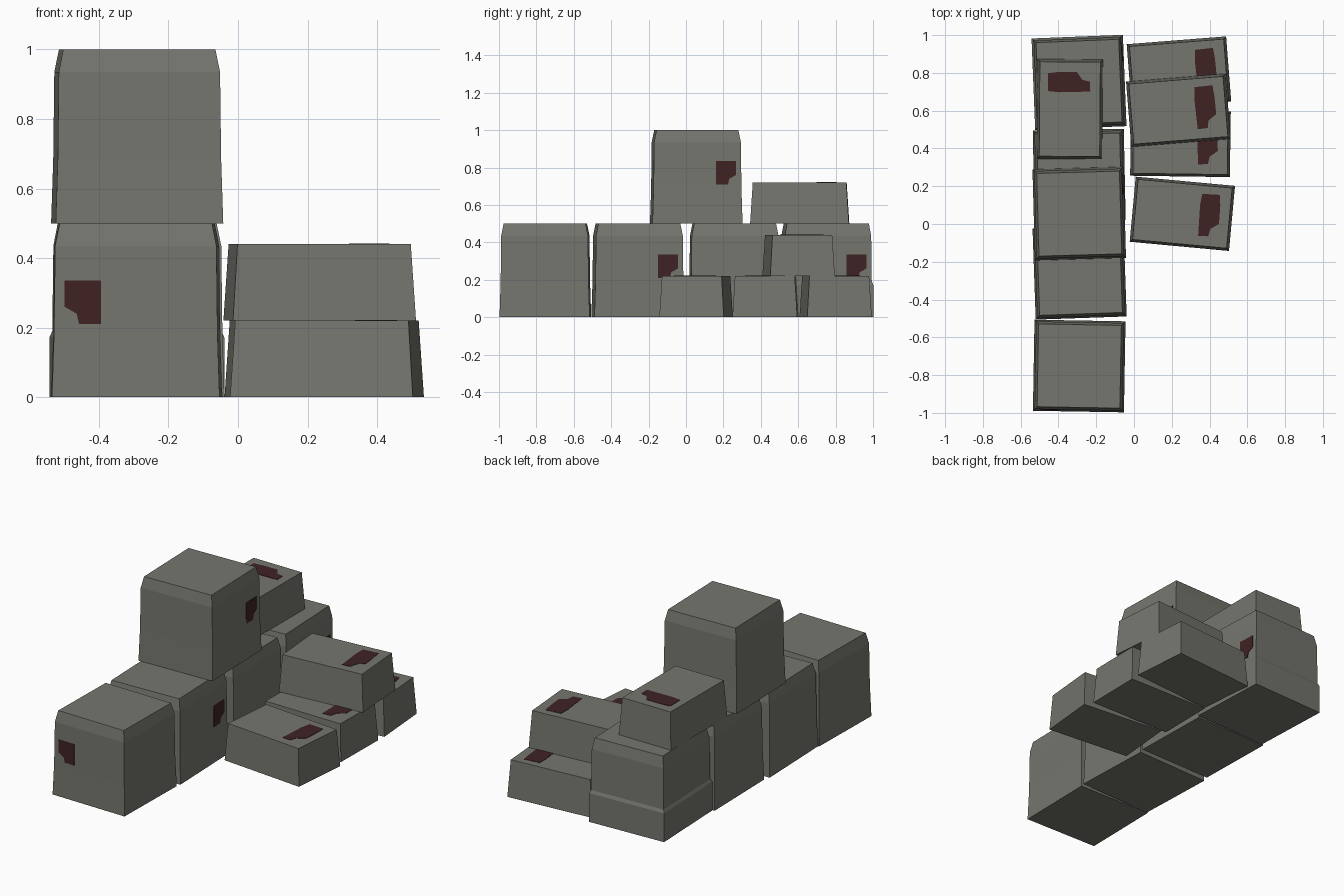
import bpy, bmesh, math
from mathutils import Matrix, Vector

if "Cube" in bpy.data.objects:
    bpy.data.objects.remove(bpy.data.objects["Cube"])


def material(name, rgb):
    m = bpy.data.materials.new(name)
    m.diffuse_color = (*rgb, 1.0)
    m.use_nodes = True
    m.node_tree.nodes["Principled BSDF"].inputs["Base Color"].default_value = m.diffuse_color
    return m


GREY = material("olive grey", (0.18, 0.18, 0.158))
RED = material("dark red", (0.05, 0.016, 0.017))


def finish(name, bm, mat, loc, rot):
    bmesh.ops.recalc_face_normals(bm, faces=bm.faces)
    me = bpy.data.meshes.new(name)
    bm.to_mesh(me)
    bm.free()
    me.materials.append(mat)
    ob = bpy.data.objects.new(name, me)
    ob.matrix_world = Matrix.Translation(loc) @ Matrix.Rotation(math.radians(rot), 4, 'Z')
    bpy.context.collection.objects.link(ob)
    return ob


def tapered_box(name, rings, loc, rot):
    """Closed box lofted through rectangular rings (z, half x, half y)."""
    bm = bmesh.new()
    loops = [[bm.verts.new((sx * hx, sy * hy, z))
              for sx, sy in ((-1, -1), (1, -1), (1, 1), (-1, 1))]
             for z, hx, hy in rings]
    for a, b in zip(loops, loops[1:]):
        for i in range(4):
            j = (i + 1) % 4
            bm.faces.new((a[i], a[j], b[j], b[i]))
    bm.faces.new(loops[0][::-1])
    bm.faces.new(loops[-1])
    return finish(name, bm, GREY, loc, rot)


def plate(name, points, inward, loc, rot):
    """Thin painted patch; its outer face sits just proud of the crate."""
    bm = bmesh.new()
    outer = [bm.verts.new(p) for p in points]
    inner = [bm.verts.new(Vector(p) + Vector(inward) * 0.004) for p in points]
    n = len(points)
    bm.faces.new(outer)
    bm.faces.new(inner[::-1])
    for i in range(n):
        j = (i + 1) % n
        bm.faces.new((outer[i], inner[i], inner[j], outer[j]))
    return finish(name, bm, RED, loc, rot)


# Profiles: height and half width
BIG = [(0, 0.241), (0.185, 0.235), (0.435, 0.232), (0.5, 0.219)]
FLARED = [(0, 0.242), (0.172, 0.242), (0.19, 0.234), (0.435, 0.231), (0.5, 0.219)]
SIDE_MARK = [(0.10, 0.335), (0.205, 0.335), (0.205, 0.26),
             (0.17, 0.24), (0.163, 0.21), (0.10, 0.21)]
TOP_MARK = [(0.095, 0.115), (0.19, 0.118), (0.196, 0.06), (0.198, -0.036),
            (0.155, -0.066), (0.147, -0.106), (0.094, -0.108), (0.089, 0.055)]


def big_crate(name, x, y, z, rot, mark_side, profile=BIG):
    loc = (x, y, z)
    tapered_box(name, [(h, w, w) for h, w in profile], loc, rot)
    pts = []
    for u, h in SIDE_MARK:
        d = 0.237 - 0.003 * (h - 0.185) / 0.25
        pts.append((d, u, h) if mark_side == "right" else (-u, -d, h))
    inward = (-1, 0, 0) if mark_side == "right" else (0, 1, 0)
    plate(name + "_patch", pts, inward, loc, rot)


def small_crate(name, x, y, z, rot):
    loc = (x, y, z)
    tapered_box(name, [(0, 0.264, 0.173), (0.22, 0.250, 0.160)], loc, rot)
    plate(name + "_patch", [(u, v, 0.222) for u, v in TOP_MARK], (0, 0, -1), loc, rot)


# Column of big crates
big_crate("big_crate_front", -0.29, -0.752, 0, -1, "front")
big_crate("big_crate_middle_front", -0.288, -0.257, 0, 2, "right")
big_crate("big_crate_middle_back", -0.29, 0.258, 0, 1.2, "front")
big_crate("big_crate_back", -0.291, 0.75, 0, 2.3, "right", FLARED)
big_crate("big_crate_top", -0.29, 0.055, 0.5, 1.6, "right")

# Low crates beside the column, and stacked ones
small_crate("low_crate_front", 0.256, 0.054, 0, -5.3)
small_crate("low_crate_middle", 0.246, 0.425, 0, -0.8)
small_crate("low_crate_back", 0.238, 0.80, 0, 4.5)
small_crate("low_crate_stacked", 0.235, 0.602, 0.22, 4.6)
small_crate("low_crate_on_big", -0.34, 0.608, 0.5, 89.6)
